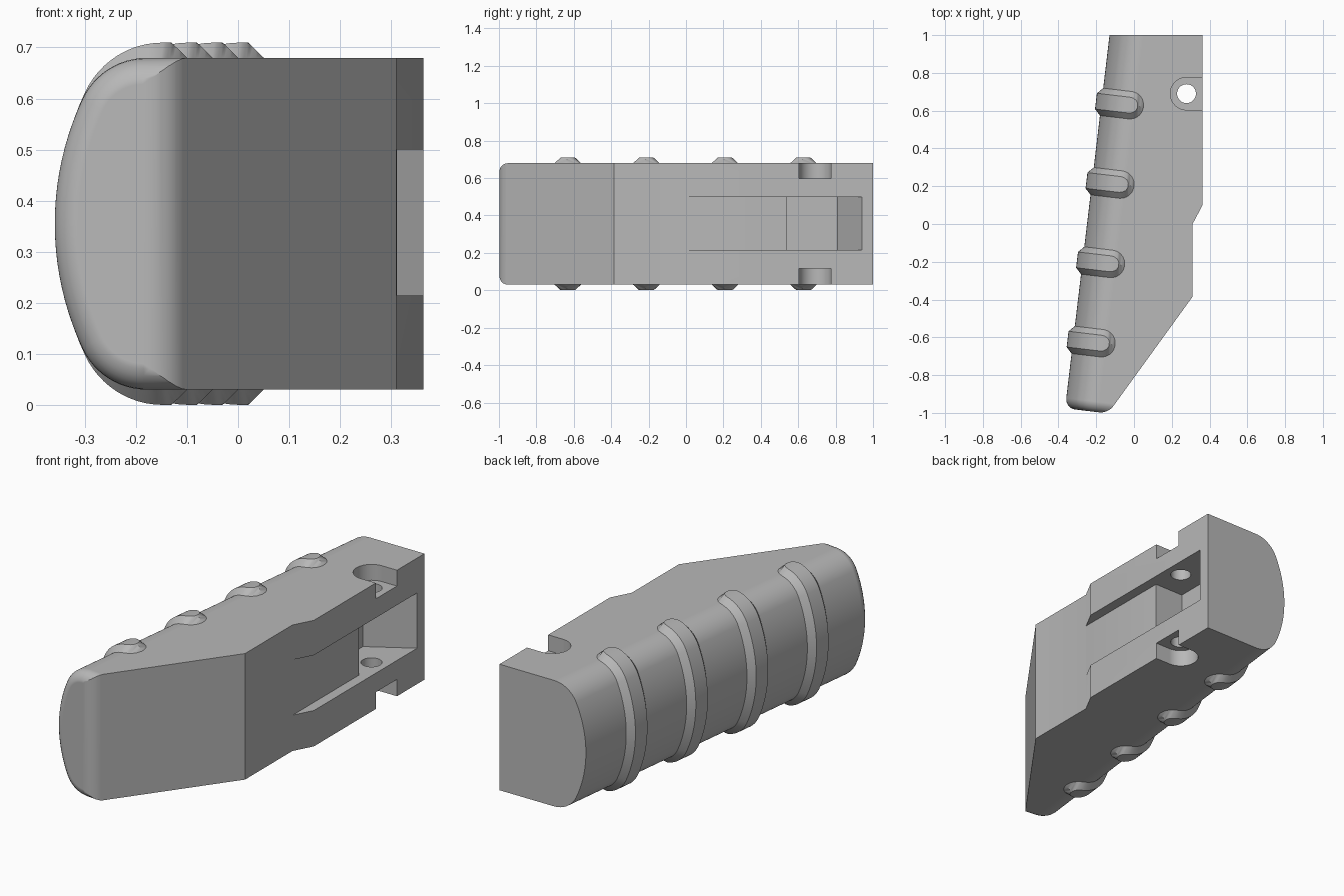
import bpy, bmesh, math
from mathutils import Vector, Matrix

cube = bpy.data.objects.get("Cube")
if cube:
    bpy.data.objects.remove(cube, do_unlink=True)

grey = bpy.data.materials.new("plain grey")
grey.use_nodes = True
grey.diffuse_color = (0.48, 0.48, 0.48, 1)
grey.node_tree.nodes["Principled BSDF"].inputs["Base Color"].default_value = (0.48, 0.48, 0.48, 1)

MID, HALF = 0.355, 0.325            # mid height and half height of the body
LEAN = math.atan2(0.23, 1.93)       # tilt of the rounded back against y
TILT = Matrix.Rotation(-LEAN, 4, 'Z')
NOSE = -1.012                       # nose end along the tilted axis
BACK, BIG, SMALL = -0.247, 0.573, 0.139
TURN = math.radians(25.3)           # where the broad arc meets the corner arc


def make_object(name, bm):
    bmesh.ops.recalc_face_normals(bm, faces=bm.faces)
    mesh = bpy.data.meshes.new(name)
    bm.to_mesh(mesh)
    bm.free()
    mesh.materials.append(grey)
    ob = bpy.data.objects.new(name, mesh)
    bpy.context.collection.objects.link(ob)
    return ob


def extrude(points, vec):
    """Solid from a closed outline pushed along a vector."""
    bm = bmesh.new()
    base = bm.faces.new([bm.verts.new(p) for p in points])
    top = bmesh.ops.extrude_face_region(bm, geom=[base], use_keep_orig=True)
    moved = [g for g in top["geom"] if isinstance(g, bmesh.types.BMVert)]
    bmesh.ops.translate(bm, verts=moved, vec=vec)
    bmesh.ops.recalc_face_normals(bm, faces=bm.faces)
    return bm


def prism(name, outline, z0, z1):
    return make_object(name, extrude([(x, y, z0) for x, y in outline], (0, 0, z1 - z0)))


def activate(ob):
    bpy.ops.object.select_all(action='DESELECT')
    ob.select_set(True)
    bpy.context.view_layer.objects.active = ob


def combine(ob, cutter, operation):
    mod = ob.modifiers.new("cut", 'BOOLEAN')
    mod.operation, mod.object, mod.solver = operation, cutter, 'EXACT'
    activate(ob)
    bpy.ops.object.modifier_apply(modifier=mod.name)
    bpy.data.objects.remove(cutter, do_unlink=True)


def arc(cx, cy, r, a0, a1, n):
    return [(cx + r * math.cos(a0 + (a1 - a0) * i / n),
             cy + r * math.sin(a0 + (a1 - a0) * i / n)) for i in range(n + 1)]


def back_curve():
    """Rounded back from top to bottom as (position, outward normal) pairs."""
    cu = BACK + BIG
    cc = cu - (BIG - SMALL) * math.cos(TURN)
    cz = (BIG - SMALL) * math.sin(TURN)
    pairs = []
    for centre, r, a0, a1, n in (((cc, cz), SMALL, math.pi / 2, TURN, 12),
                                 ((cu, 0), BIG, TURN, -TURN, 20),
                                 ((cc, -cz), SMALL, -TURN, -math.pi / 2, 12)):
        for i in range(n + 1):
            if i == 0 and pairs:
                continue
            a = a0 + (a1 - a0) * i / n
            nrm = Vector((-math.cos(a), 0, math.sin(a)))
            pairs.append((Vector((centre[0], 0, centre[1] + MID)) + nrm * r, nrm))
    return pairs


# Body: D-shaped bar with a rounded nose
curve = back_curve()
section = [p + Vector((0, NOSE - 0.0005, 0)) for p, _ in curve]
section += [Vector((0.9, NOSE - 0.0005, MID + s * HALF)) for s in (-1, 1)]
bm = extrude(section, (0, 2.6, 0))
rim = [e for e in bm.edges if all(v.co.y < NOSE + 0.01 for v in e.verts)]
bmesh.ops.bevel(bm, geom=rim, offset=0.055, segments=6, profile=0.5, affect='EDGES')
bm.transform(TILT)
body = make_object("grip_body", bm)

# Side outline with a rounded nose corner
end_dir = Vector((-math.cos(LEAN), math.sin(LEAN)))
axis = Vector((math.sin(LEAN), math.cos(LEAN)))
knee = Vector((0.31, -0.385))
slope = Vector((-0.42, -0.58)).normalized()
corner = knee + slope * ((NOSE - knee.dot(axis)) / slope.dot(axis))
start, stop = corner - slope * 0.05, corner + end_dir * 0.05
nose_arc = []
half_turn = slope.angle(end_dir) / 2
radius = 0.05 / math.tan(half_turn)
centre = start + Vector((slope.y, -slope.x)) * radius
a0 = math.atan2(*(start - centre).yx)
nose_arc = arc(centre.x, centre.y, radius, a0, a0 - 2 * half_turn, 8)
far = tuple(stop + end_dir * 0.5)
outline = [(-0.7, 1), (0.363, 1), (0.363, 0.10), (0.31, 0), tuple(knee)] + nose_arc + [far]
combine(body, prism("outline_cutter", outline, -0.2, 0.9), 'INTERSECT')

# Stepped pocket with a ramp at its end
pocket = [(0.311, -0.05), (0.311, 0.54), (0.145, 0.54), (0.145, 0.81),
          (0.363, 0.94), (0.5, 1.022), (0.5, -0.05)]
combine(body, prism("pocket_cutter", pocket, 0.215, 0.5), 'DIFFERENCE')

# Pin recesses above and below, joined by a pin hole
px, py = 0.278, 0.69
recess = [(0.5, py + 0.086)] + arc(px, py, 0.086, math.pi / 2, 1.5 * math.pi, 20) + [(0.5, py - 0.086)]
for z0, z1 in ((0.598, 0.9), (-0.2, 0.117)):
    combine(body, prism("recess_cutter", recess, z0, z1), 'DIFFERENCE')
hole = arc(px, py, 0.05, 0, 2 * math.pi, 28)[:-1]
combine(body, prism("hole_cutter", hole, -0.2, 0.9), 'DIFFERENCE')

# Finger ridges wrapped round the back
WIDE, FLAT, RISE, TAIL = 0.073, 0.042, 0.03, -0.023


def ridge(name, along):
    run = TAIL - curve[0][0].x
    lead = [(curve[0][0] + Vector((run * (1 - i / 8), 0, 0)), Vector((0, 0, 1))) for i in range(8)]
    tail = [(Vector((p.x, 0, 2 * MID - p.z)), -n) for p, n in reversed(lead)]
    path = lead + curve + tail
    dist = [0.0]
    for (a, _), (b, _) in zip(path, path[1:]):
        dist.append(dist[-1] + (b - a).length)
    bm = bmesh.new()
    rows = []
    for (p, n), d in zip(path, dist):
        t = max(0, WIDE - min(d, dist[-1] - d))          # distance into the round end
        wide = math.sqrt(max(0, WIDE ** 2 - t ** 2))
        flat = math.sqrt(max(0, FLAT ** 2 - t ** 2))
        rise = RISE * min(1, (WIDE - t) / (WIDE - FLAT))
        shape = [(-wide, -0.015), (-wide, 0), (-flat, rise), (flat, rise), (wide, 0), (wide, -0.015)]
        rows.append([bm.verts.new(p + n * h + Vector((0, along + w, 0))) for w, h in shape])
    for r0, r1 in zip(rows, rows[1:]):
        for i in range(6):
            j = (i + 1) % 6
            bm.faces.new((r0[i], r0[j], r1[j], r1[i]))
    bm.faces.new(rows[0])
    bm.faces.new(rows[-1])
    bmesh.ops.remove_doubles(bm, verts=bm.verts, dist=0.0002)
    bm.transform(TILT)
    return make_object(name, bm)


ridges = [ridge(f"finger_ridge_{i + 1}", 0.622 - 0.423 * i) for i in range(4)]

# Smooth curves, crisp edges
for ob in [body] + ridges:
    activate(ob)
    bpy.ops.object.shade_smooth_by_angle(angle=math.radians(28))
    weighted = ob.modifiers.new("even_shading", 'WEIGHTED_NORMAL')
    weighted.keep_sharp = True
